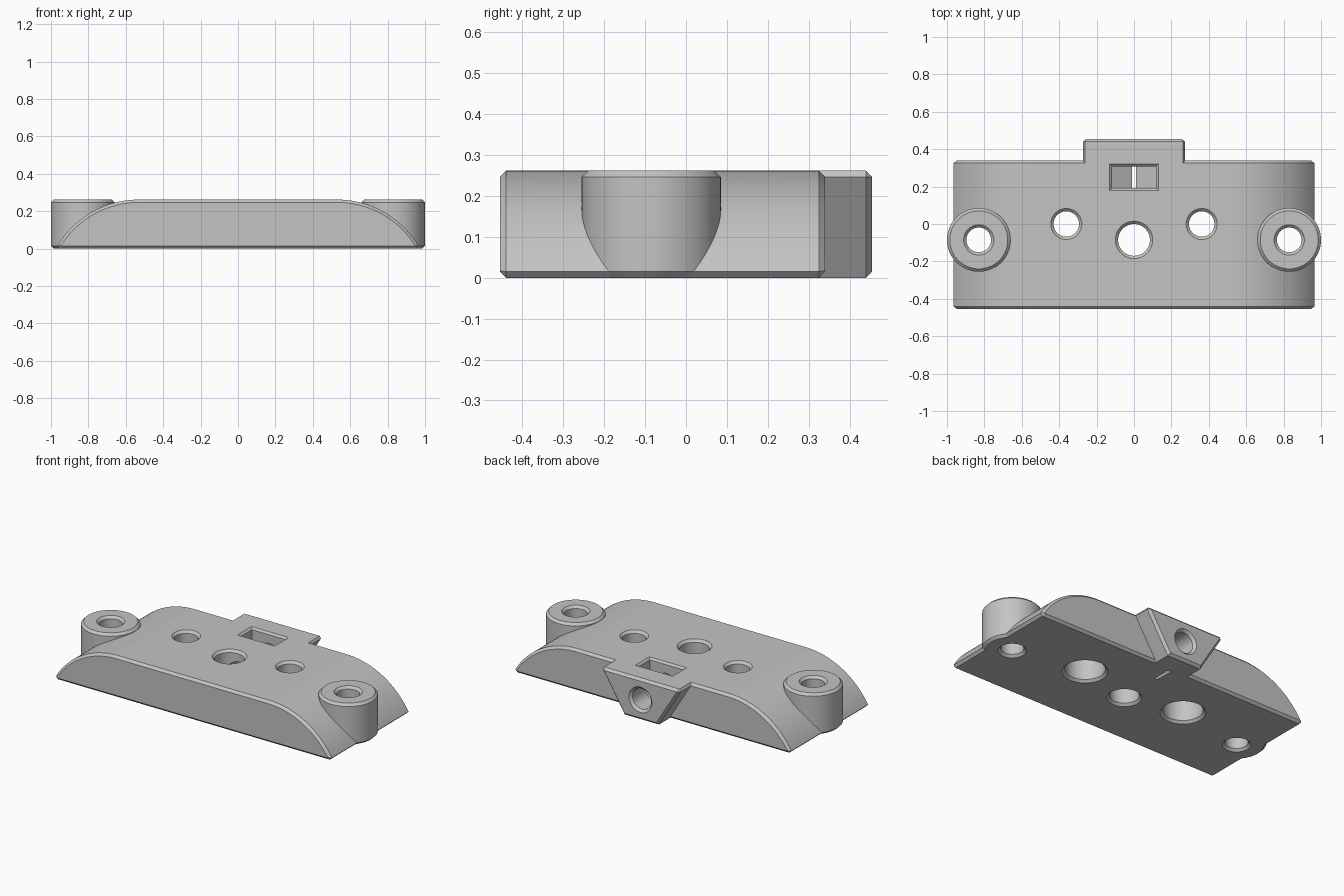
import bpy, bmesh, math
from mathutils import Matrix

cube = bpy.data.objects.get("Cube")
if cube:
    bpy.data.objects.remove(cube, do_unlink=True)

TOP, CH = 0.262, 0.015      # overall height, edge chamfer

grey = bpy.data.materials.new("plain_grey")
grey.use_nodes = True
colour = (0.55, 0.55, 0.55, 1)
grey.diffuse_color = colour
grey.node_tree.nodes["Principled BSDF"].inputs["Base Color"].default_value = colour


def finish(name, bm):
    bmesh.ops.recalc_face_normals(bm, faces=bm.faces)
    mesh = bpy.data.meshes.new(name)
    bm.to_mesh(mesh)
    bm.free()
    mesh.materials.append(grey)
    obj = bpy.data.objects.new(name, mesh)
    bpy.context.collection.objects.link(obj)
    return obj


def prism(name, profile, y0, y1, chamfered=()):
    """Extrude an x-z profile along y, chamfering the rims at the given y."""
    bm = bmesh.new()
    face = bm.faces.new([bm.verts.new((x, y0, z)) for x, z in profile])
    ext = bmesh.ops.extrude_face_region(bm, geom=[face])["geom"]
    new = [v for v in ext if isinstance(v, bmesh.types.BMVert)]
    bmesh.ops.translate(bm, verts=new, vec=(0, y1 - y0, 0))
    if face.is_valid and len([f for f in bm.faces if len(f.verts) == len(profile)]) < 2:
        bmesh.ops.contextual_create(bm, geom=[e for e in bm.edges if e.is_boundary])
    bmesh.ops.recalc_face_normals(bm, faces=bm.faces)
    rims = [e for e in bm.edges
            if any(all(abs(v.co.y - y) < 1e-5 for v in e.verts) for y in chamfered)]
    if rims:
        bmesh.ops.bevel(bm, geom=rims, offset=CH, segments=1, affect='EDGES',
                        clamp_overlap=False)
    return finish(name, bm)


def lathe(name, profile, matrix):
    """Turn an (r, z) profile about z, then place it."""
    bm = bmesh.new()
    verts = [bm.verts.new((r, 0, z)) for r, z in profile]
    edges = [bm.edges.new(pair) for pair in zip(verts, verts[1:])]
    bmesh.ops.spin(bm, geom=verts + edges, axis=(0, 0, 1), cent=(0, 0, 0),
                   angle=math.tau, steps=64)
    bmesh.ops.remove_doubles(bm, verts=bm.verts, dist=1e-5)
    bm.transform(matrix)
    return finish(name, bm)


def combine(target, tool, operation):
    mod = target.modifiers.new(operation.lower(), 'BOOLEAN')
    mod.operation, mod.object, mod.solver = operation, tool, 'EXACT'
    bpy.context.view_layer.objects.active = target
    bpy.ops.object.modifier_apply(modifier=mod.name)
    bpy.data.objects.remove(tool, do_unlink=True)


def bore(x, y, r, r_low=None, step=0.15):
    """Cut a vertical through hole, flared at both ends, with optional counterbore."""
    low, e = r_low or r, 0.02
    profile = [(0, -e), (low + CH + e, -e), (low, CH)]
    if r_low:
        profile += [(low, step), (r, step)]
    profile += [(r, TOP - CH), (r + CH + e, TOP + e), (0, TOP + e)]
    combine(plate, lathe("bore", profile, Matrix.Translation((x, y, 0))), 'DIFFERENCE')


# Main plate: flat top falling away in a tangent arc at each end
flat, end = 0.53, 0.965
run, drop = end - flat, TOP - CH
radius = (run ** 2 + drop ** 2) / (2 * drop)
sweep = math.asin(run / radius)
half = [(end - CH, 0), (end, CH)]
for i in range(23, -1, -1):
    a = sweep * i / 24
    half.append((flat + radius * math.sin(a), TOP - radius + radius * math.cos(a)))
outline = half + [(-x, z) for x, z in reversed(half)]
plate = prism("mounting_plate", outline, -0.455, 0.34, (-0.455, 0.34))

# Tapered tab at the back
tab_half = [(0.12, 0), (0.272, TOP - CH), (0.263, TOP)]
tab = prism("tab", tab_half + [(-x, z) for x, z in reversed(tab_half)],
            0.1, 0.455, (0.455,))
combine(plate, tab, 'UNION')

# Round end bosses
boss = [(0, 0), (0.17 - CH, 0), (0.17, CH), (0.17, TOP - CH), (0.17 - CH, TOP), (0, TOP)]
for side in (-1, 1):
    combine(plate, lathe("boss", boss, Matrix.Translation((side * 0.83, -0.085, 0))), 'UNION')

# Vertical holes
bore(0, -0.085, 0.085)
for side in (-1, 1):
    bore(side * 0.83, -0.085, 0.066)
    bore(side * 0.362, 0, 0.068, r_low=0.115)

# Nut pocket: six-sided below, its lowest corner breaking through the base
axis_z, nut = 0.13, 0.118
side_z = nut * math.tan(math.pi / 6)
tip_z = nut / math.cos(math.pi / 6)
pocket = [(0, axis_z - tip_z), (nut, axis_z - side_z), (nut, TOP + 0.05),
          (-nut, TOP + 0.05), (-nut, axis_z - side_z)]
combine(plate, prism("nut_pocket", pocket, 0.192, 0.308), 'DIFFERENCE')

# Flared rim of the pocket
bm = bmesh.new()
bmesh.ops.create_cube(bm, size=2)
for v in bm.verts:
    grow = 0.022 if v.co.z > 0 else 0
    v.co = (v.co.x * (nut + grow), 0.25 + v.co.y * (0.058 + grow),
            TOP - 0.012 + grow)
combine(plate, finish("pocket_rim", bm), 'DIFFERENCE')

# Screw hole from the tab through the pocket to the centre hole
screw = [(0, 0), (0.065, 0), (0.065, 0.455 - CH + 0.06), (0.1, 0.475 + 0.06), (0, 0.475 + 0.06)]
turn = Matrix.Translation((0, -0.06, axis_z)) @ Matrix.Rotation(-math.pi / 2, 4, 'X')
combine(plate, lathe("screw_hole", screw, turn), 'DIFFERENCE')

# Smooth curves, crisp chamfers
plate.data.materials.clear()
plate.data.materials.append(grey)
for poly in plate.data.polygons:
    poly.material_index = 0
bpy.ops.object.select_all(action='DESELECT')
plate.select_set(True)
bpy.context.view_layer.objects.active = plate
bpy.ops.object.shade_smooth_by_angle(angle=math.radians(25))
